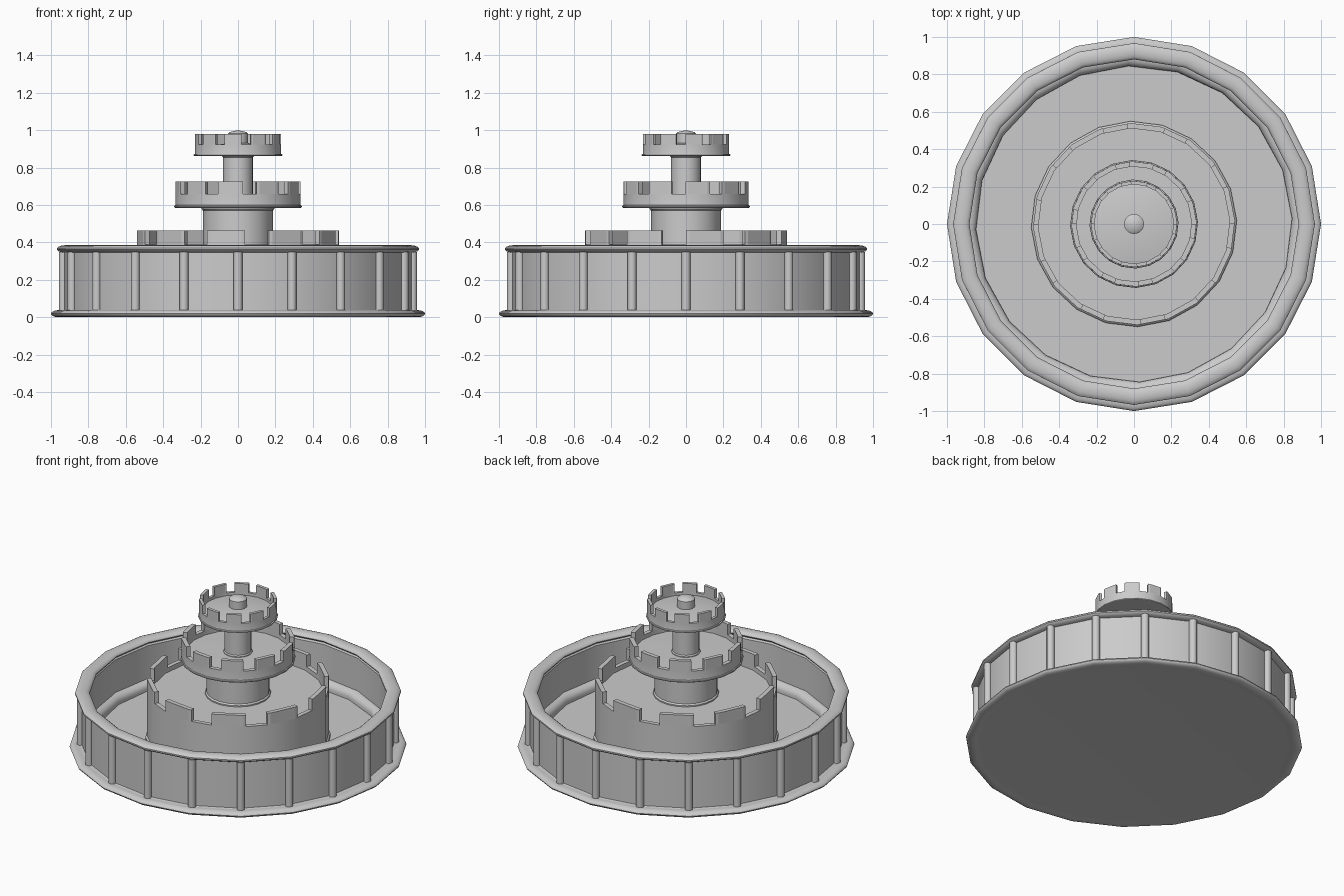
import bpy, bmesh
from math import sin, cos, radians, pi

if "Cube" in bpy.data.objects:
    bpy.data.objects.remove(bpy.data.objects["Cube"])

SIDES = 20
TURN = 2.0      # small twist of the inner tiers, degrees


def finish(bm, name, smooth=True):
    bmesh.ops.remove_doubles(bm, verts=bm.verts, dist=1e-5)
    bmesh.ops.recalc_face_normals(bm, faces=bm.faces)
    me = bpy.data.meshes.new(name)
    bm.to_mesh(me)
    bm.free()
    ob = bpy.data.objects.new(name, me)
    bpy.context.collection.objects.link(ob)
    if smooth:
        bpy.ops.object.select_all(action='DESELECT')
        ob.select_set(True)
        bpy.context.view_layer.objects.active = ob
        bpy.ops.object.shade_smooth_by_angle(angle=radians(38))
    return ob


def arc(cr, cz, rr, rz, a0, a1, n):
    """Points of an elliptical arc in the (r, z) plane."""
    return [(cr + rr * cos(radians(a0 + (a1 - a0) * i / n)),
             cz + rz * sin(radians(a0 + (a1 - a0) * i / n))) for i in range(n + 1)]


def lathe(name, profile, turn=0.0, closed=False):
    """Revolve an (r, z) profile around the z axis in SIDES steps."""
    bm = bmesh.new()
    cols = []
    for i in range(SIDES):
        a = radians(turn + 360 * i / SIDES)
        cols.append([bm.verts.new((r * cos(a), r * sin(a), z)) for r, z in profile])
    m = len(profile)
    for i in range(SIDES):
        p, q = cols[i], cols[(i + 1) % SIDES]
        for j in range(m if closed else m - 1):
            k = (j + 1) % m
            if profile[j][0] == 0:
                vs = [p[j], q[k], p[k]]
            elif profile[k][0] == 0:
                vs = [p[j], q[j], p[k]]
            else:
                vs = [p[j], q[j], q[k], p[k]]
            bm.faces.new(vs)
    return finish(bm, name)


def battlements(name, r_out, r_in, z0, z1, gap, count=10):
    """Merlons centred on every second facet of the drum, following its corners."""
    bm = bmesh.new()
    half = 180 / SIDES                      # half a facet, degrees
    end = 180 / count - gap / 2             # half a merlon, degrees
    for i in range(count):
        mid = TURN + half + i * 360 / count
        cols = []
        for d in (-end, -half, half, end):
            off = 2 * half - abs(d) if abs(d) > half else abs(d)
            k = cos(radians(half)) / cos(radians(off))
            a = radians(mid + d)
            cols.append([bm.verts.new((r * k * cos(a), r * k * sin(a), z)) for r, z in
                         ((r_in, z0), (r_out, z0), (r_out, z1), (r_in, z1))])
        for p, q in zip(cols, cols[1:]):
            for j in range(4):
                bm.faces.new([p[j], q[j], q[(j + 1) % 4], p[(j + 1) % 4]])
        bm.faces.new(cols[0])
        bm.faces.new(cols[-1])
    return finish(bm, name, smooth=False)


# Basin with rounded foot and rim
lathe("basin", [(0, 0.004), (0.92, 0.004)]
      + arc(0.96, 0.019, 0.04, 0.019, -120, 120, 10)
      + [(0.93, 0.04), (0.93, 0.345)]
      + arc(0.924, 0.365, 0.044, 0.02, -60, 230, 12)
      + [(0.888, 0.34), (0.888, 0.07), (0, 0.07)])

# Rounded moulding where basin wall meets floor
lathe("floor_moulding", [(0.895, 0.06), (0.845, 0.06)]
      + arc(0.895, 0.085, 0.05, 0.042, 180, 90, 5), TURN, closed=True)

# Upright ribs on the basin corners
bm = bmesh.new()
for i in range(SIDES):
    a = 2 * pi * i / SIDES
    geo = bmesh.ops.create_cone(bm, cap_ends=True, segments=10,
                                radius1=0.024, radius2=0.024, depth=0.32)
    bmesh.ops.translate(bm, verts=geo["verts"],
                        vec=(0.934 * cos(a), 0.934 * sin(a), 0.19))
finish(bm, "basin_ribs")

# Lower drum
lathe("lower_drum", [
    (0, 0.06), (0.55, 0.06), (0.55, 0.085), (0.54, 0.095), (0.54, 0.39),
    (0.512, 0.39), (0.512, 0.36), (0, 0.36)], TURN)
battlements("lower_battlements", 0.54, 0.512, 0.39, 0.465, 14)

# Lower column
lathe("lower_column", [
    (0, 0.35), (0.195, 0.35), (0.195, 0.368), (0.187, 0.376), (0.187, 0.57),
    (0.196, 0.58), (0.196, 0.595), (0, 0.595)], TURN)

# Middle bowl
lathe("middle_bowl", [(0, 0.585), (0.33, 0.585)]
      + arc(0.334, 0.592, 0.008, 0.008, -80, 80, 4)
      + [(0.335, 0.603), (0.335, 0.658), (0.308, 0.658), (0.308, 0.63), (0, 0.635)], TURN)
battlements("middle_battlements", 0.335, 0.308, 0.658, 0.725, 13)

# Upper column
lathe("upper_column", [
    (0, 0.62), (0.086, 0.62), (0.086, 0.638), (0.08, 0.645), (0.08, 0.855),
    (0.085, 0.86), (0.085, 0.87), (0, 0.87)], TURN)

# Top bowl with a slightly conical floor
lathe("top_bowl", [(0, 0.862), (0.228, 0.862)]
      + arc(0.23, 0.868, 0.008, 0.006, -80, 80, 4)
      + [(0.231, 0.876), (0.231, 0.923), (0.212, 0.923), (0.212, 0.905), (0, 0.94)], TURN)
battlements("top_battlements", 0.231, 0.212, 0.923, 0.98, 13)

# Water spout in the centre
lathe("spout", [(0, 0.9), (0.053, 0.9), (0.053, 0.982), (0.042, 0.991), (0, 1.0)])
